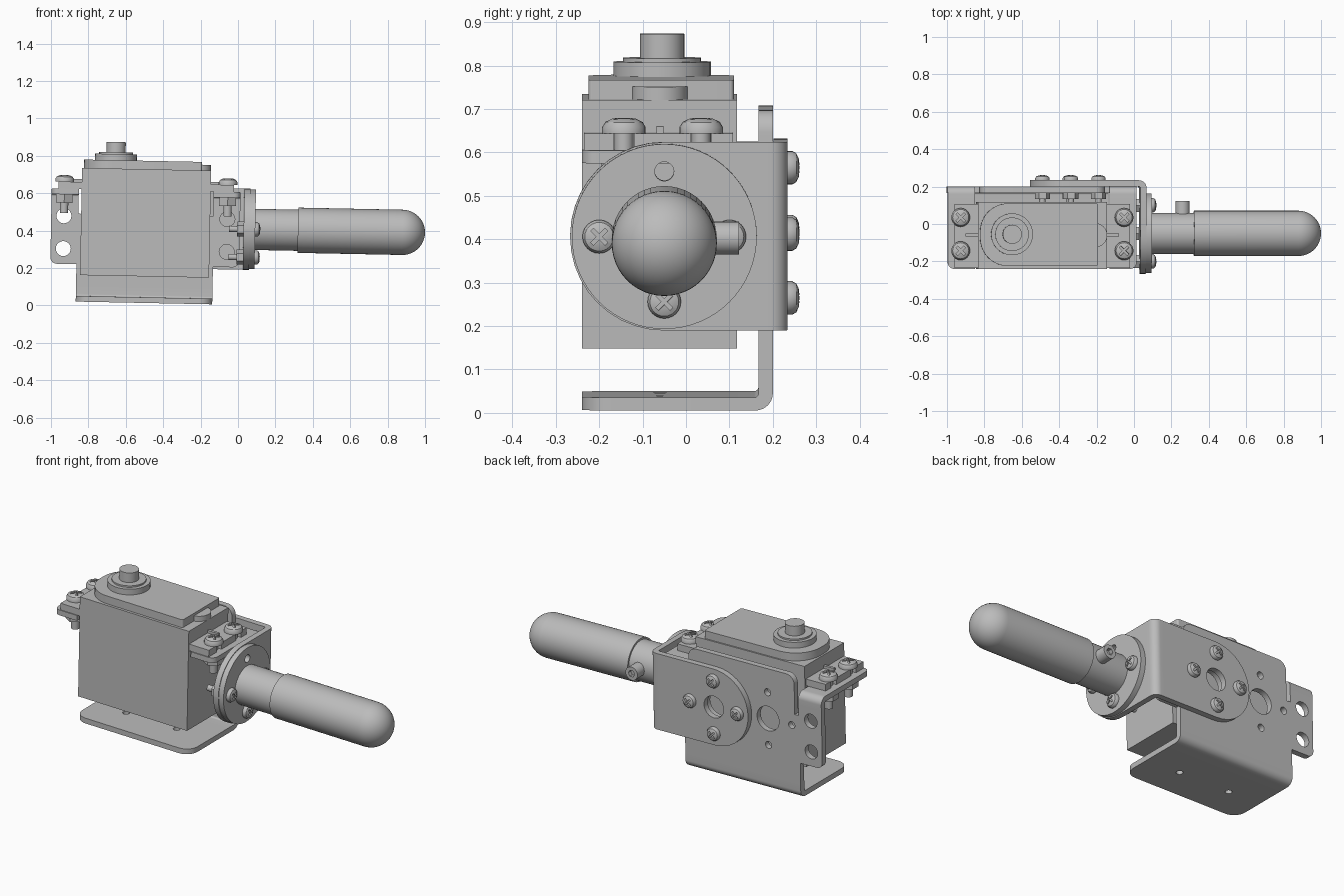
import bpy, bmesh, math
from mathutils import Vector, Matrix

if "Cube" in bpy.data.objects:
    bpy.data.objects.remove(bpy.data.objects["Cube"])

grey = bpy.data.materials.new("plain grey")
grey.use_nodes = True
grey.diffuse_color = (0.5, 0.5, 0.5, 1)
grey.node_tree.nodes["Principled BSDF"].inputs["Base Color"].default_value = (0.5, 0.5, 0.5, 1)

parts = []
CX, CZ, CY = -0.495, 0.405, -0.05   # bracket mid x, arm axis z, arm axis y


def finish(name, bm, keep=True):
    bmesh.ops.remove_doubles(bm, verts=bm.verts, dist=1e-5)
    bmesh.ops.recalc_face_normals(bm, faces=bm.faces)
    mesh = bpy.data.meshes.new(name)
    bm.to_mesh(mesh)
    bm.free()
    mesh.materials.append(grey)
    ob = bpy.data.objects.new(name, mesh)
    bpy.context.collection.objects.link(ob)
    if keep:
        parts.append(ob)
    return ob


def fillet(corners, steps=10):
    """Polygon from (u, v, radius) corners."""
    out, n = [], len(corners)
    for i, (u, v, r) in enumerate(corners):
        p = Vector((u, v))
        if r == 0:
            out.append(p)
            continue
        a = (Vector(corners[i - 1][:2]) - p).normalized()
        b = (Vector(corners[(i + 1) % n][:2]) - p).normalized()
        half = a.angle(b) / 2
        c = p + (a + b).normalized() * r / math.sin(half)
        s = (p + a * r / math.tan(half) - c).normalized()
        e = (p + b * r / math.tan(half) - c).normalized()
        out += [c + s.slerp(e, k / steps) * r for k in range(steps + 1)]
    return out


def prism(name, corners, axis, lo, hi, keep=True):
    place = {"X": lambda u, v, w: (w, u, v), "Y": lambda u, v, w: (u, w, v),
             "Z": lambda u, v, w: (u, v, w)}[axis]
    bm = bmesh.new()
    pts = fillet(corners)
    rings = [[bm.verts.new(place(p.x, p.y, w)) for p in pts] for w in (lo, hi)]
    bm.faces.new(rings[0])
    bm.faces.new(rings[1])
    for i in range(len(pts)):
        j = (i + 1) % len(pts)
        bm.faces.new((rings[0][i], rings[0][j], rings[1][j], rings[1][i]))
    return finish(name, bm, keep)


def rect(u0, u1, v0, v1, r=(0, 0, 0, 0)):
    return [(u0, v0, r[0]), (u1, v0, r[1]), (u1, v1, r[2]), (u0, v1, r[3])]


def box(name, x, y, z, keep=True):
    return prism(name, rect(*x, *y), "Z", *z, keep)


def lathe(name, profile, base, axis=(0, 0, 1), segs=32, keep=True):
    """Spin (radius, height) points round an axis."""
    bm = bmesh.new()
    vs = [bm.verts.new((r, 0, h)) for r, h in profile]
    es = [bm.edges.new(p) for p in zip(vs, vs[1:])]
    bmesh.ops.spin(bm, geom=vs + es, axis=(0, 0, 1), cent=(0, 0, 0),
                   angle=math.tau, steps=segs)
    turn = Vector((0, 0, 1)).rotation_difference(Vector(axis)).to_matrix().to_4x4()
    bm.transform(Matrix.Translation(base) @ turn)
    return finish(name, bm, keep)


def rod(name, r, base, axis, length, segs=32, keep=True):
    return lathe(name, [(0, 0), (r, 0), (r, length), (0, length)], base, axis, segs, keep)


def cut(ob, cutter):
    m = ob.modifiers.new("cut", "BOOLEAN")
    m.operation, m.solver, m.object = "DIFFERENCE", "EXACT", cutter
    bpy.context.view_layer.objects.active = ob
    bpy.ops.object.modifier_apply(modifier=m.name)
    bpy.data.objects.remove(cutter)


def drill(ob, r, at, axis):
    a = Vector(axis)
    cut(ob, rod("drill", r, Vector(at) - a * 0.1, a, 0.2, 24, False))


def screw(name, at, axis, s, grip):
    """Pan head screw with crossed slot and hex nut; 'at' is under the head."""
    a = Vector(axis)
    head = lathe(name, [(0, -grip - 0.1 * s), (0.022 * s, -grip - 0.1 * s), (0.022 * s, 0),
                        (0.05 * s, 0), (0.05 * s, 0.014 * s), (0.043 * s, 0.026 * s),
                        (0.026 * s, 0.034 * s), (0, 0.036 * s)], at, axis, 24)
    turn = Vector((0, 0, 1)).rotation_difference(a).to_matrix().to_4x4()
    for spin in (0.785, 2.356):
        slot = box("slot", (-0.03 * s, 0.03 * s), (-0.006 * s, 0.006 * s), (0.02 * s, 0.06 * s), False)
        slot.data.transform(Matrix.Translation(at) @ turn @ Matrix.Rotation(spin, 4, "Z"))
        cut(head, slot)
    rod(name + "_nut", 0.052 * s, Vector(at) - a * grip, -a, 0.045 * s, 6)


# Servo case, lid, output shaft
box("servo_case", (-0.84, -0.15), (-0.24, 0.118), (0.142, 0.715))
prism("servo_lid", rect(-0.83, -0.2, -0.225, 0.11, (0.15, 0.01, 0.01, 0.15)), "Z", 0.71, 0.76)
rod("lid_end_boss", 0.065, (-0.215, -0.06, 0.71), (0, 0, 1), 0.035)
rod("shaft_collar", 0.112, (-0.66, -0.055, 0.755), (0, 0, 1), 0.038)
rod("shaft_step", 0.09, (-0.66, -0.055, 0.79), (0, 0, 1), 0.012)
rod("output_shaft", 0.051, (-0.66, -0.055, 0.79), (0, 0, 1), 0.067)

# Servo ears with open slots, ribs, screws and the bracket shelves below them
for side, word in ((-1, "right"), (1, "left")):
    def span(a, b):
        return tuple(sorted((CX + side * a, CX + side * b)))
    ear = box(word + "_ear", span(0.34, 0.47), (-0.235, 0.108), (0.602, 0.64))
    for y in (-0.143, 0.035):
        cut(ear, box("ear_slot", span(0.42, 0.5), (y - 0.023, y + 0.023), (0.55, 0.7), False))
    box(word + "_ear_rib", span(0.34, 0.41), (-0.068, -0.052), (0.635, 0.655))
    for y in (-0.143, 0.035):
        screw(word + "_ear_screw", (CX + side * 0.437, y, 0.64), (0, 0, 1), 1, 0.068)
    wall_x = span(0.36, 0.505)
    low = (0.035, 0) if side < 0 else (0, 0.035)
    tab = prism(word + "_tab", rect(*wall_x, 0.2, 0.53, low + (0, 0)), "Y", 0.167, 0.2)
    for z in (0.282, 0.457):
        drill(tab, 0.04, (CX + side * 0.437, 0.18, z), (0, 1, 0))
    prism(word + "_shelf_bend", [(0.2, 0.53, 0), (0.2, 0.602, 0.04), (0.1, 0.602, 0),
                                 (0.1, 0.572, 0), (0.167, 0.572, 0.01), (0.167, 0.53, 0)],
          "X", *wall_x)
    end = (0.035, 0, 0, 0) if side < 0 else (0, 0.035, 0, 0)
    prism(word + "_shelf", rect(*wall_x, -0.24, 0.1, end), "Z", 0.572, 0.602)

# Servo bracket: back wall, bend and base
wall = prism("bracket_wall", [(-0.86, 0.08, 0), (-0.13, 0.08, 0), (-0.13, 0.47, 0),
                              (-0.16, 0.47, 0), (-0.16, 0.69, 0.05), (-0.83, 0.69, 0.05),
                              (-0.83, 0.47, 0), (-0.86, 0.47, 0)], "Y", 0.167, 0.2)
for x in (-0.66, -0.34):
    drill(wall, 0.07, (x, 0.18, CZ), (0, 1, 0))
for dx, dz in ((0.15, 0), (-0.15, 0), (0, 0.15), (0, -0.15)):
    drill(wall, 0.02, (-0.66 + dx, 0.18, CZ + dz), (0, 1, 0))
prism("bracket_bend", [(0.2, 0.08, 0), (0.167, 0.08, 0), (0.167, 0.03, 0.01), (0.1, 0.03, 0),
                       (0.1, 0, 0), (0.2, 0, 0.04)], "X", -0.86, -0.13)
base = prism("bracket_base", rect(-0.86, -0.13, -0.24, 0.1, (0.07, 0.07, 0, 0)), "Z", 0, 0.03)
for x in (-0.66, -0.34):
    drill(base, 0.018, (x, -0.06, 0), (0, 0, 1))

# Arm bracket: rounded side plate, bend and rounded end plate
ZLO, ZHI, R = CZ - 0.217, CZ + 0.217, 0.216
side_plate = prism("arm_side_plate", rect(-0.557, 0, ZLO, ZHI, (R, 0, 0, R)), "Y", 0.201, 0.234)
drill(side_plate, 0.062, (-0.34, 0.21, CZ), (0, 1, 0))
prism("arm_bend", [(0, 0.234, 0), (0.062, 0.234, 0.04), (0.062, 0.17, 0), (0.03, 0.17, 0),
                   (0.03, 0.201, 0.01), (0, 0.201, 0)], "Z", ZLO, ZHI)
end_plate = prism("arm_end_plate", rect(CY - 0.217, 0.17, ZLO, ZHI, (R, 0, 0, R)), "X", 0.03, 0.062)
for dx, dz in ((0.15, 0), (-0.15, 0), (0, 0.15), (0, -0.15)):
    screw("side_plate_screw", (-0.34 + dx, 0.234, CZ + dz), (0, 1, 0), 0.77, 0.067)

# Handle mount disc and its screws
disc = rod("mount_disc", 0.213, (0.062, CY, CZ), (1, 0, 0), 0.03, 64)
for ob in (disc, end_plate):
    drill(ob, 0.022, (0.06, CY, CZ + 0.15), (1, 0, 0))
for dy, dz in ((0.15, 0), (-0.15, 0), (0, -0.15)):
    screw("disc_screw", (0.092, CY + dy, CZ + dz), (1, 0, 0), 0.77, 0.062)

# Handle collar, round-ended grip and clamp screw
rod("handle_collar", 0.11, (0.09, CY, CZ), (1, 0, 0), 0.24, 48)
GR = 0.121
dome = [(GR * math.cos(t * math.pi / 24), 1 - GR + GR * math.sin(t * math.pi / 24)) for t in range(13)]
lathe("handle_grip", [(0, 0.32), (GR, 0.32)] + dome, (0, CY, CZ), (1, 0, 0), 48)
clamp = rod("clamp_screw", 0.038, (0.26, CY, CZ), (0, 1, 0), 0.172, 24)
cut(clamp, rod("hex_socket", 0.02, (0.26, 0.1, CZ), (0, 1, 0), 0.1, 6, False))

# Lean the assembly slightly toward the handle, then smooth round faces
tilt = Matrix.Translation((-0.008, 0, 0.003)) @ Matrix.Rotation(0.02, 4, "Y")
bpy.ops.object.select_all(action="DESELECT")
for ob in parts:
    ob.data.transform(tilt)
    ob.select_set(True)
bpy.context.view_layer.objects.active = parts[0]
bpy.ops.object.shade_smooth_by_angle(angle=math.radians(32))
